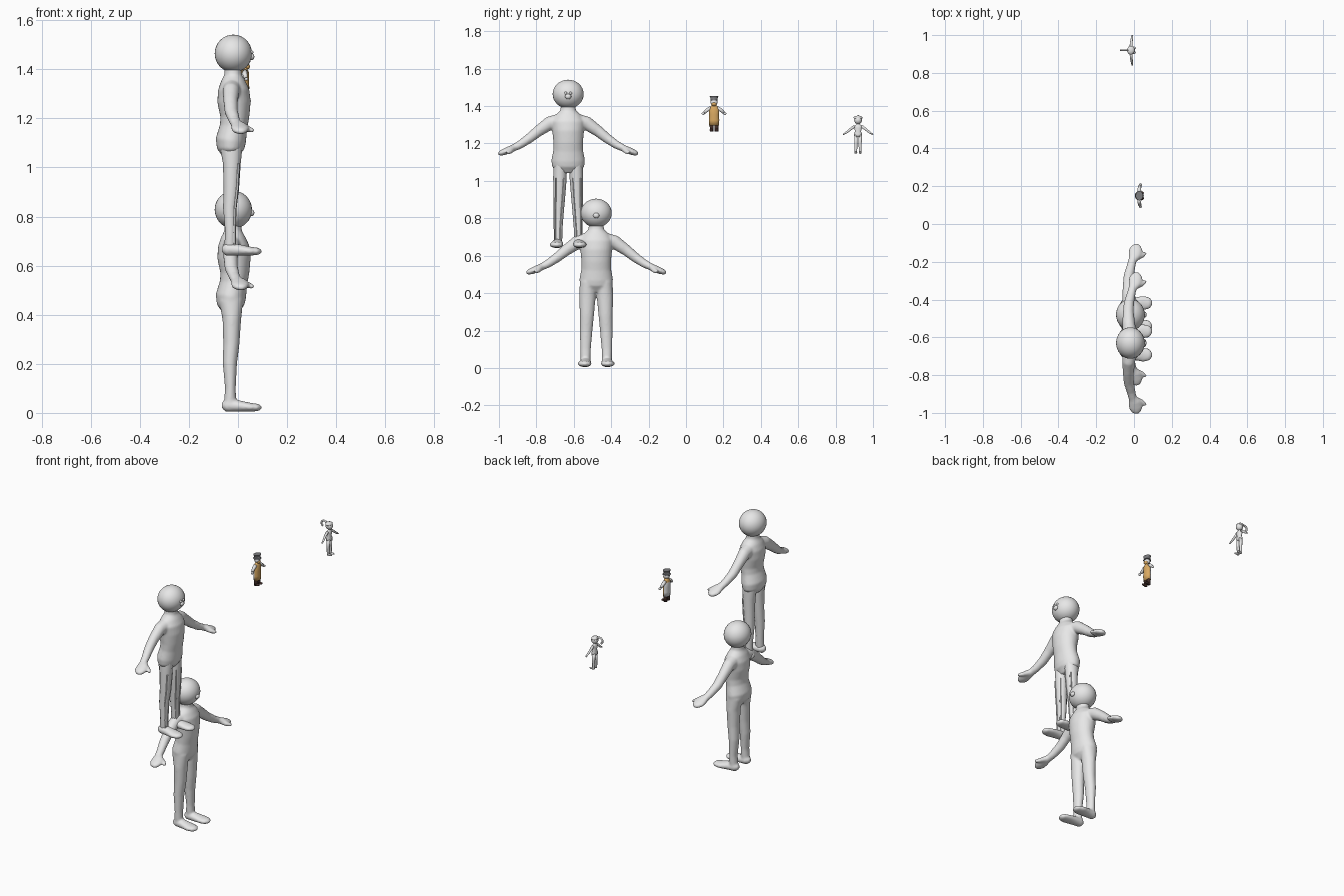
import bpy, bmesh, math
from mathutils import Vector, Matrix

cube = bpy.data.objects.get("Cube")
if cube:
    bpy.data.objects.remove(cube, do_unlink=True)


def material(name, rgb):
    mat = bpy.data.materials.new(name)
    mat.use_nodes = True
    mat.diffuse_color = (*rgb, 1)
    mat.node_tree.nodes["Principled BSDF"].inputs["Base Color"].default_value = (*rgb, 1)
    return mat


GREY = material("pale grey", (0.8, 0.8, 0.8))
TAN = material("tan", (0.7, 0.4, 0.12))
DARK = material("dark brown", (0.06, 0.03, 0.025))
SLATE = material("slate grey", (0.2, 0.2, 0.21))
X, Y = Vector((1, 0, 0)), Vector((0, 1, 0))


def loft(bm, points, axis=X, sides=20, flip=1):
    """Elliptical tube through (x, y, z, radius along axis, other radius)."""
    centres = [Vector((p[0], p[1] * flip, p[2])) for p in points]
    rings = []
    for i, (c, p) in enumerate(zip(centres, points)):
        tangent = centres[min(i + 1, len(centres) - 1)] - centres[max(i - 1, 0)]
        v = tangent.cross(axis).normalized()
        u = v.cross(tangent).normalized()
        angles = [math.tau * k / sides for k in range(sides)]
        rings.append([bm.verts.new(c + u * p[3] * math.cos(a) + v * p[4] * math.sin(a))
                      for a in angles])
    for a, b in zip(rings, rings[1:]):
        for k in range(sides):
            n = (k + 1) % sides
            bm.faces.new((a[k], a[n], b[n], b[k]))
    bm.faces.new(rings[0][::-1])
    bm.faces.new(rings[-1])


def ball(bm, centre, radii, segments=24):
    bmesh.ops.create_uvsphere(bm, u_segments=segments, v_segments=segments // 2, radius=1,
                              matrix=Matrix.Translation(centre) @ Matrix.Diagonal((*radii, 1)))


def finish(name, bm, origin, *mats, rule=None, smooth=True):
    bmesh.ops.recalc_face_normals(bm, faces=bm.faces)
    for f in bm.faces:
        f.smooth = smooth
        if rule:
            f.material_index = rule(f)
    mesh = bpy.data.meshes.new(name)
    bm.to_mesh(mesh)
    bm.free()
    for m in mats:
        mesh.materials.append(m)
    obj = bpy.data.objects.new(name, mesh)
    obj.location = origin
    bpy.context.collection.objects.link(obj)
    return obj


def blend(obj, voxel=0.006):
    """Fuse overlapping tubes into one soft skin."""
    mod = obj.modifiers.new("Fuse", "REMESH")
    mod.mode = "VOXEL"
    mod.voxel_size = voxel
    mod.use_smooth_shade = True
    soft = obj.modifiers.new("Soften", "SMOOTH")
    soft.factor = 0.5
    soft.iterations = 6


TORSO = [(-.03, 0, .405, .03, .055), (-.03, 0, .44, .056, .086), (-.029, 0, .475, .062, .09),
         (-.018, 0, .53, .056, .079), (-.013, 0, .57, .059, .079), (-.016, 0, .63, .068, .085),
         (-.018, 0, .68, .064, .09), (-.02, 0, .715, .05, .07), (-.02, 0, .74, .036, .042),
         (-.02, 0, .79, .034, .037)]
ARM = [(-.022, .04, .685, .04, .04), (-.028, .1, .672, .034, .037), (-.03, .16, .63, .029, .03),
       (-.027, .21, .59, .027, .026), (-.015, .26, .556, .023, .022), (-.005, .3, .537, .022, .018)]
HAND = [(-.008, .285, .543, .02, .018), (.005, .315, .53, .035, .019), (.01, .345, .518, .036, .017),
        (.012, .365, .511, .024, .013), (.012, .375, .508, .01, .006)]
THUMB = [(.015, .3, .53, .014, .014), (.042, .312, .52, .013, .013), (.063, .328, .513, .009, .009)]
LEG = [(-.028, .045, .46, .05, .043), (-.025, .047, .38, .038, .044), (-.027, .05, .28, .033, .038),
       (-.033, .054, .2, .029, .034), (-.031, .057, .1, .022, .028), (-.032, .057, .04, .025, .027),
       (-.032, .057, .012, .02, .022)]
FOOT = [(-.066, .056, .03, .012, .012), (-.048, .056, .03, .027, .026), (0, .058, .028, .032, .024),
        (.05, .062, .023, .038, .018), (.082, .062, .022, .031, .015), (.096, .062, .022, .012, .007)]


def large_figure(prefix, origin, slim_legs):
    # fused torso, arms, hands and legs
    bm = bmesh.new()
    loft(bm, TORSO, sides=28)
    for s in (-1, 1):
        for part in (ARM, HAND, THUMB):
            loft(bm, part, flip=s)
        loft(bm, FOOT, axis=Y, flip=s)
        if not slim_legs:
            loft(bm, LEG, flip=s)
    blend(finish(prefix + "_body", bm, origin, GREY))

    # head and small nose
    bm = bmesh.new()
    ball(bm, (-.019, 0, .828), (.076, .083, .077), 32)
    ball(bm, (.055, 0, .815), (.012, .017, .014), 12)
    if slim_legs:
        for s in (-1, 1):
            ball(bm, (.054, s * .013, .833), (.009, .008, .008), 12)
    finish(prefix + "_head", bm, origin, GREY)

    # narrow legs with long raised panels
    if slim_legs:
        for s, side in ((-1, "right"), (1, "left")):
            bm = bmesh.new()
            slim = [(x, y - .003, z, ru * .95, rv * .82) for x, y, z, ru, rv in LEG]
            loft(bm, slim, sides=12, flip=s)
            for shift in (-.024, .02):
                panel = [(x + ru * .72, y + shift * rv / .044, z, .006, .005)
                         for x, y, z, ru, rv in LEG[1:6]]
                loft(bm, panel, sides=6, flip=s)
            obj = finish(f"{prefix}_{side}_leg", bm, origin, GREY)
            bpy.context.view_layer.objects.active = obj
            obj.select_set(True)
            bpy.ops.object.shade_smooth_by_angle(angle=math.radians(40))
            obj.select_set(False)


large_figure("lower_figure", (0, -.48, 0), False)
large_figure("upper_figure", (0, -.63, .636), True)

# small worker: tan apron over a grey coat
place = (.028, .15, 1.265)
bm = bmesh.new()
loft(bm, [(0, 0, .032, .017, .026), (0, 0, .06, .018, .028), (0, 0, .09, .017, .026),
          (0, 0, .12, .017, .028), (0, 0, .134, .012, .018), (0, 0, .145, .008, .01)], sides=16)
finish("worker_coat", bm, place, GREY, TAN,
       rule=lambda f: int(f.calc_center_median().x > -.003 or f.calc_center_median().z > .12))
bm = bmesh.new()
ball(bm, (0, 0, .155), (.018, .019, .018), 16)
for s in (-1, 1):
    loft(bm, [(0, .018, .125, .011, .011), (0, .035, .115, .01, .01), (.003, .052, .1, .008, .008)],
         sides=10, flip=s)
    ball(bm, (.006, s * .058, .095), (.008, .009, .007), 10)
finish("worker_head_and_arms", bm, place, GREY)
bm = bmesh.new()
ball(bm, (.01, 0, .146), (.011, .014, .011), 12)
finish("worker_beard", bm, place, TAN)
bm = bmesh.new()
loft(bm, [(0, 0, .164, .024, .024), (0, 0, .168, .02, .02), (0, 0, .178, .018, .02),
          (0, 0, .19, .02, .025)], sides=14)
finish("worker_hat", bm, place, SLATE, smooth=False)
bm = bmesh.new()
for s in (-1, 1):
    loft(bm, [(0, .013, 0, .011, .01), (0, .013, .045, .011, .011)], sides=10, flip=s)
    ball(bm, (.01, s * .014, .006), (.016, .01, .007), 10)
finish("worker_boots", bm, place, DARK, GREY,
       rule=lambda f: int(f.calc_center_median().z > .04))

# small dancer: slim body with a looped ponytail
place = (-.015, .92, 1.145)
bm = bmesh.new()
loft(bm, [(0, 0, .09, .013, .02), (0, 0, .105, .015, .023), (0, 0, .12, .011, .016),
          (0, 0, .138, .014, .021), (0, 0, .15, .011, .023), (0, 0, .157, .006, .008),
          (0, 0, .17, .006, .007)], sides=14)
for s in (-1, 1):
    loft(bm, [(0, .018, .148, .008, .008), (0, .04, .132, .007, .007),
              (.004, .062, .114, .006, .006), (.006, .08, .103, .004, .003)], sides=10, flip=s)
    loft(bm, [(0, .011, .1, .012, .01), (0, .011, .055, .009, .009), (0, .012, .01, .007, .007),
              (0, .012, .002, .007, .007)], sides=10, flip=s)
    ball(bm, (.01, s * .012, .006), (.018, .008, .006), 10)
finish("dancer_body", bm, place, GREY)
bm = bmesh.new()
ball(bm, (0, 0, .18), (.021, .021, .022), 16)
ball(bm, (-.002, 0, .193), (.02, .024, .011), 14)
finish("dancer_head", bm, place, GREY)
bm = bmesh.new()
arc = [math.radians(a) for a in range(20, 241, 20)]
loft(bm, [(-.034 + .02 * math.cos(a), 0, .185 + .018 * math.sin(a), .005, .006) for a in arc],
     axis=Y, sides=8)
finish("dancer_ponytail", bm, place, GREY)
